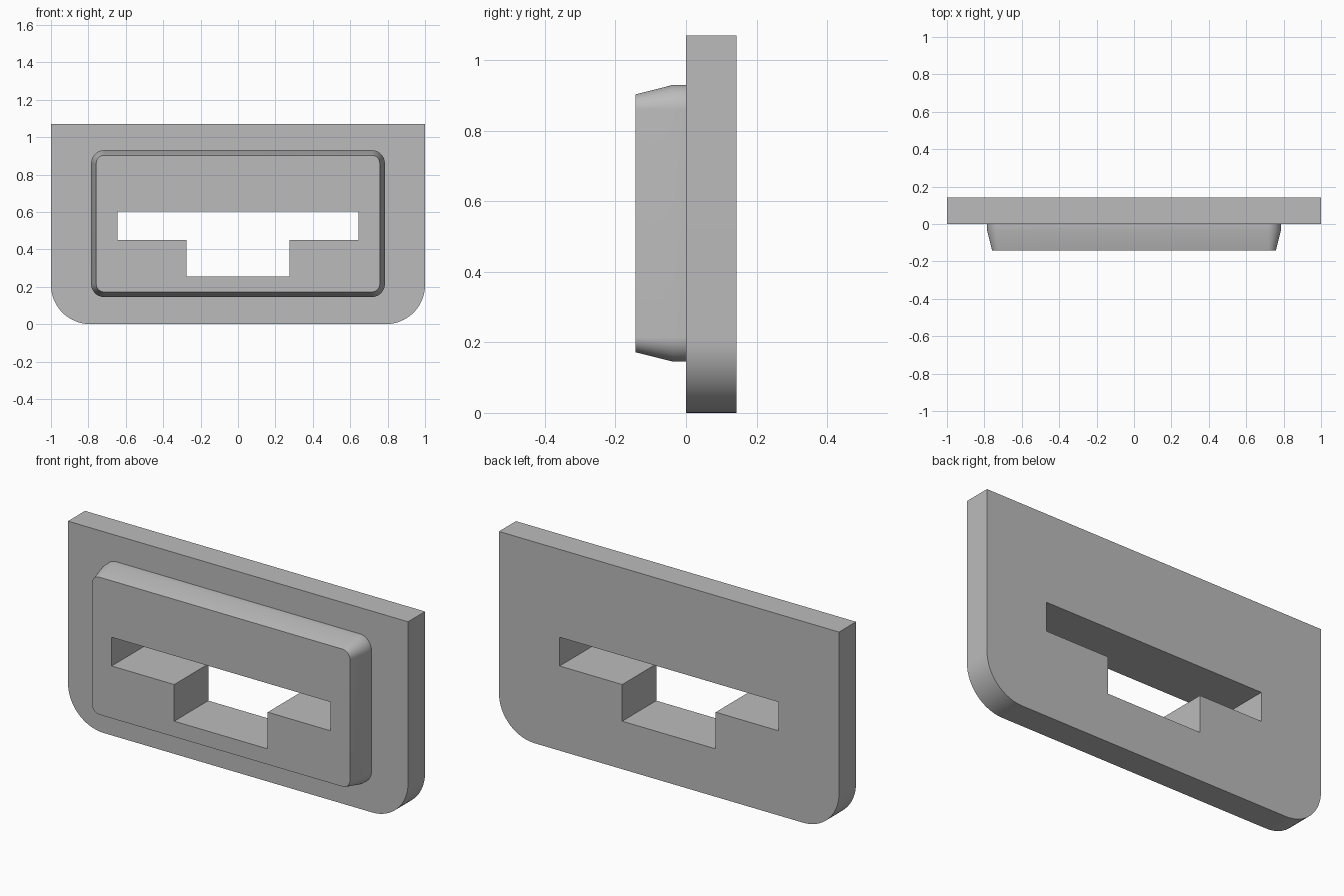
import bpy, bmesh, math

cube = bpy.data.objects.get("Cube")
if cube:
    bpy.data.objects.remove(cube, do_unlink=True)

grey = bpy.data.materials.new("plain grey")
grey.use_nodes = True
colour = (0.5, 0.5, 0.5, 1)
grey.diffuse_color = colour
grey.node_tree.nodes["Principled BSDF"].inputs["Base Color"].default_value = colour


def rounded_rect(half, low, high, r_low, r_high, steps=16):
    """Outline in x, z; a zero radius gives a square corner."""
    points = []
    corners = [(1, low, r_low, -90), (1, high, r_high, 0),
               (-1, high, r_high, 90), (-1, low, r_low, 180)]
    for side, z, r, start in corners:
        cx = side * (half - r)
        cz = z + r if z == low else z - r
        count = steps if r else 0
        for i in range(count + 1):
            a = math.radians(start + 90 * i / max(count, 1))
            points.append((cx + r * math.cos(a), cz + r * math.sin(a)))
    return points


def loft(name, sections):
    """Solid through (y, outline) sections, closed at both ends."""
    bm = bmesh.new()
    rings = [[bm.verts.new((x, y, z)) for x, z in outline] for y, outline in sections]
    for a, b in zip(rings, rings[1:]):
        for i in range(len(a)):
            j = (i + 1) % len(a)
            bm.faces.new((a[i], a[j], b[j], b[i]))
    bm.faces.new(rings[0])
    bm.faces.new(rings[-1])
    bmesh.ops.recalc_face_normals(bm, faces=bm.faces)
    mesh = bpy.data.meshes.new(name)
    bm.to_mesh(mesh)
    bm.free()
    mesh.materials.append(grey)
    obj = bpy.data.objects.new(name, mesh)
    bpy.context.collection.objects.link(obj)
    return obj


def combine(target, tool, operation):
    tool.hide_render = True
    mod = target.modifiers.new(operation.lower(), "BOOLEAN")
    mod.operation, mod.solver, mod.object = operation, "EXACT", tool
    bpy.context.view_layer.objects.active = target
    bpy.ops.object.modifier_apply(modifier=mod.name)
    bpy.data.objects.remove(tool, do_unlink=True)


# Back plate: square upper corners, rounded lower corners
DEPTH = 0.143
outline = rounded_rect(1, 0, 1.07, 0.21, 0)
plate = loft("slotted_plate", [(0, outline), (DEPTH, outline)])

# Raised front block, tapering towards its face
base = rounded_rect(0.785, 0.145, 0.93, 0.07, 0.07)
face = rounded_rect(0.758, 0.172, 0.903, 0.043, 0.043)
block = loft("raised_block", [(0.05, base), (-0.036, base), (-DEPTH, face)])
combine(plate, block, "UNION")

# T-shaped slot through both
right_half = [(0.275, 0.255), (0.275, 0.45), (0.643, 0.45), (0.643, 0.603)]
slot = right_half + [(-x, z) for x, z in reversed(right_half)]
cutter = loft("slot_cutter", [(-0.3, slot), (0.3, slot)])
combine(plate, cutter, "DIFFERENCE")

# Smooth rounded corners, sharp edges kept
bpy.ops.object.select_all(action="DESELECT")
plate.select_set(True)
bpy.context.view_layer.objects.active = plate
bpy.ops.object.shade_smooth_by_angle(angle=math.radians(30))
